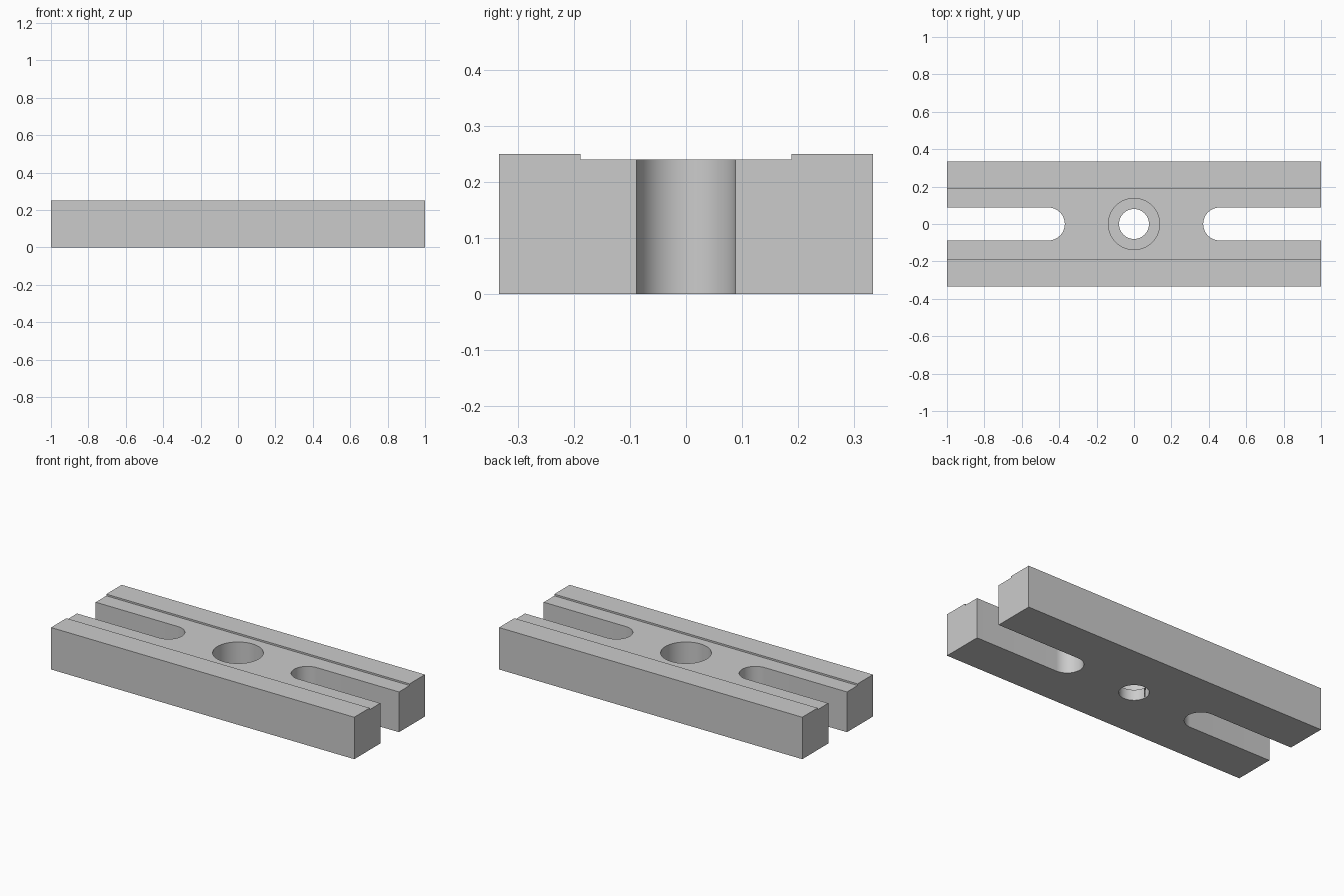
import bpy
import bmesh
from math import pi, sin, cos, radians
from mathutils import Vector

cube = bpy.data.objects.get("Cube")
if cube:
    bpy.data.objects.remove(cube, do_unlink=True)

# Overall sizes
HALF_LEN, HALF_WID, HEIGHT = 1.0, 0.333, 0.25
CHANNEL_HALF, FLOOR = 0.188, 0.24
SLOT_R, SLOT_X = 0.088, 0.458
HOLE_R, BORE_R, BORE_Z = 0.08, 0.137, 0.063

grey = bpy.data.materials.new("light grey metal")
grey.use_nodes = True
colour = (0.6, 0.6, 0.6, 1)
grey.diffuse_color = colour
grey.node_tree.nodes["Principled BSDF"].inputs["Base Color"].default_value = colour


def prism(name, outline, travel):
    """Extrude a closed outline of 3D points along a vector."""
    bm = bmesh.new()
    face = bm.faces.new([bm.verts.new(p) for p in outline])
    new = bmesh.ops.extrude_face_region(bm, geom=[face], use_keep_orig=True)
    verts = [v for v in new["geom"] if isinstance(v, bmesh.types.BMVert)]
    bmesh.ops.translate(bm, verts=verts, vec=Vector(travel))
    bmesh.ops.recalc_face_normals(bm, faces=bm.faces)
    mesh = bpy.data.meshes.new(name)
    bm.to_mesh(mesh)
    bm.free()
    mesh.materials.append(grey)
    obj = bpy.data.objects.new(name, mesh)
    bpy.context.collection.objects.link(obj)
    return obj


def arc(x, radius, start, sweep, steps, z):
    return [(x + radius * cos(start + sweep * i / steps),
             radius * sin(start + sweep * i / steps), z) for i in range(steps + 1)]


# Bar with a shallow channel along its top
half = [(HALF_WID, 0), (HALF_WID, HEIGHT), (CHANNEL_HALF, HEIGHT), (CHANNEL_HALF, FLOOR)]
section = half + [(-y, z) for y, z in reversed(half)]
bar = prism("clamp_bar", [(-HALF_LEN, y, z) for y, z in section], (2 * HALF_LEN, 0, 0))

# Round-ended slots, open at both ends of the bar
cutters = []
for name, side in (("left_slot", 1), ("right_slot", -1)):
    end = arc(side * SLOT_X, SLOT_R, pi / 2, side * pi, 32, -0.1)
    mouth = [(side * 1.1, -SLOT_R, -0.1), (side * 1.1, SLOT_R, -0.1)]
    cutters.append(prism(name, end + mouth, (0, 0, 0.5)))

# Central through hole and its wide counterbore
for name, radius, z in (("through_hole", HOLE_R, -0.1), ("counterbore", BORE_R, BORE_Z)):
    cutters.append(prism(name, arc(0, radius, 0, 2 * pi, 64, z)[:-1], (0, 0, 0.5)))

bpy.ops.object.select_all(action='DESELECT')
bpy.context.view_layer.objects.active = bar
bar.select_set(True)
for cutter in cutters:
    cutter.hide_render = True
    mod = bar.modifiers.new(cutter.name, 'BOOLEAN')
    mod.operation = 'DIFFERENCE'
    mod.solver = 'EXACT'
    mod.object = cutter
    bpy.ops.object.modifier_apply(modifier=mod.name)
    bpy.data.objects.remove(cutter, do_unlink=True)

bpy.ops.object.shade_smooth_by_angle(angle=radians(30))
